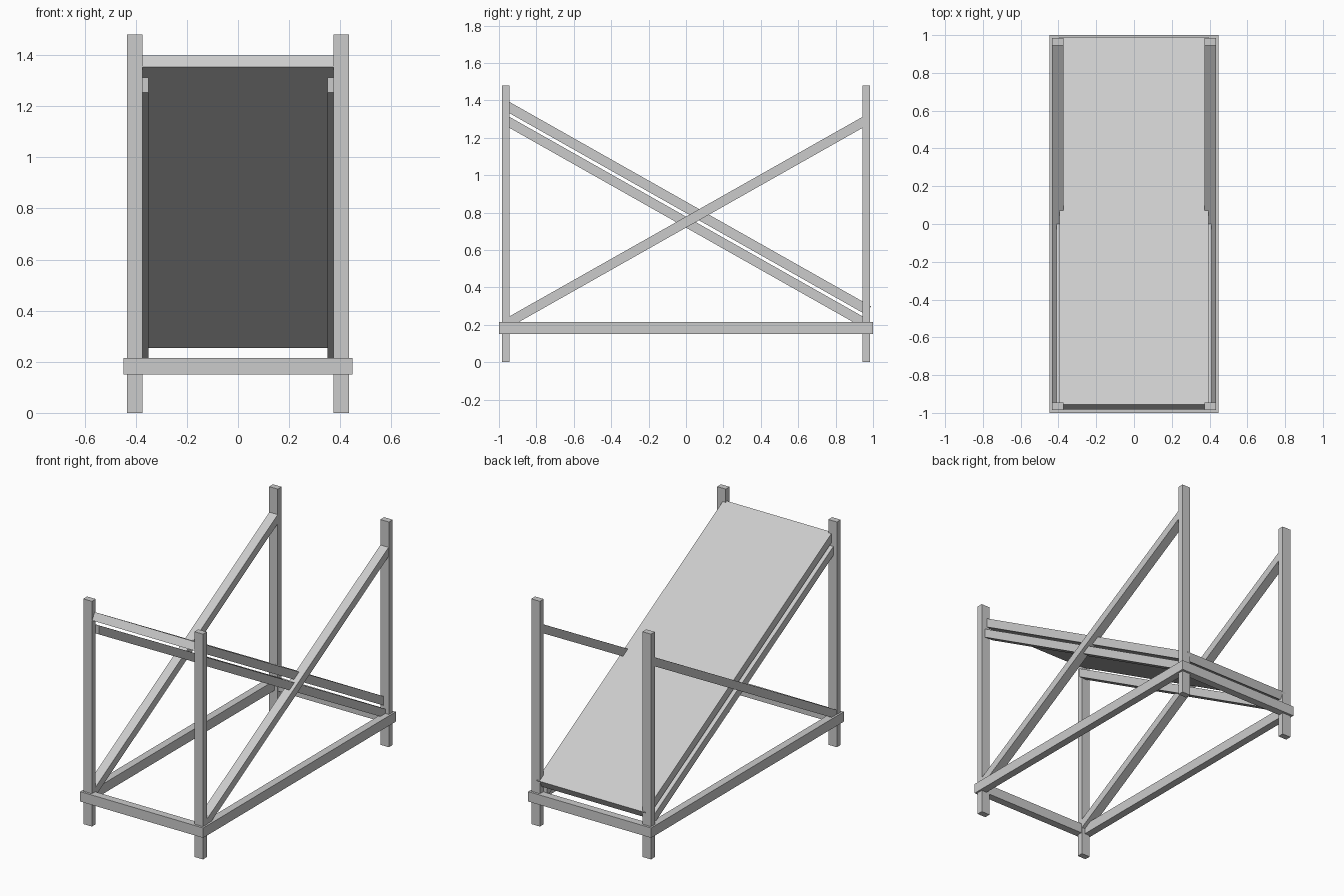
import bpy
import bmesh
from math import atan
from mathutils import Matrix, Vector

cube = bpy.data.objects.get("Cube")
if cube:
    bpy.data.objects.remove(cube, do_unlink=True)

GREY = (0.6, 0.6, 0.6, 1)
grey = bpy.data.materials.new("light_grey")
grey.use_nodes = True
grey.diffuse_color = GREY
grey.node_tree.nodes["Principled BSDF"].inputs["Base Color"].default_value = GREY

SLOPE = 0.565          # rise over run of the braces and the panel
POST_X, POST_Y = 0.404, 0.965


def finish(name, bm):
    bmesh.ops.recalc_face_normals(bm, faces=bm.faces)
    mesh = bpy.data.meshes.new(name)
    bm.to_mesh(mesh)
    bm.free()
    mesh.materials.append(grey)
    obj = bpy.data.objects.new(name, mesh)
    bpy.context.collection.objects.link(obj)
    return obj


def box(name, centre, size, tilt=0):
    bm = bmesh.new()
    place = (Matrix.Translation(centre) @ Matrix.Rotation(tilt, 4, 'X')
             @ Matrix.Diagonal((*size, 1)))
    bmesh.ops.create_cube(bm, size=1, matrix=place)
    return finish(name, bm)


def brace(name, x, direction):
    """Sloped beam with upright end cuts; direction is the y side it rises to."""
    end, top, thick, width = 0.945, 1.3125, 0.059, 0.06
    low = top - 2 * end * SLOPE
    profile = [(end, top), (-end, low), (-end, low - thick), (end, top - thick)]
    bm = bmesh.new()
    face = bm.faces.new([bm.verts.new((x - width / 2, y * direction, z))
                         for y, z in profile])
    side = bmesh.ops.extrude_face_region(bm, geom=[face])
    moved = [g for g in side["geom"] if isinstance(g, bmesh.types.BMVert)]
    bmesh.ops.translate(bm, verts=moved, vec=Vector((width, 0, 0)))
    return finish(name, bm)


# Corner posts, braces and side rails
for side, s in (("left", 1), ("right", -1)):
    for end, e in (("front", -1), ("back", 1)):
        box(f"{end}_{side}_post", (s * POST_X, e * POST_Y, 0.74), (0.062, 0.04, 1.48))
    brace(f"{side}_rear_rising_brace", s * 0.403, 1)
    brace(f"{side}_panel_support_brace", s * 0.38, -1)
    box(f"{side}_base_rail", (s * 0.422, 0, 0.183), (0.05, 2, 0.065))

# End rails fitted between the side rails
for end, e in (("front", -1), ("back", 1)):
    box(f"{end}_base_rail", (0, e * 0.975, 0.183), (0.794, 0.05, 0.065))

# Sloping panel
box("sloping_panel", (0, 0.004, 0.826), (0.79, 2.234, 0.0525), -atan(SLOPE))
